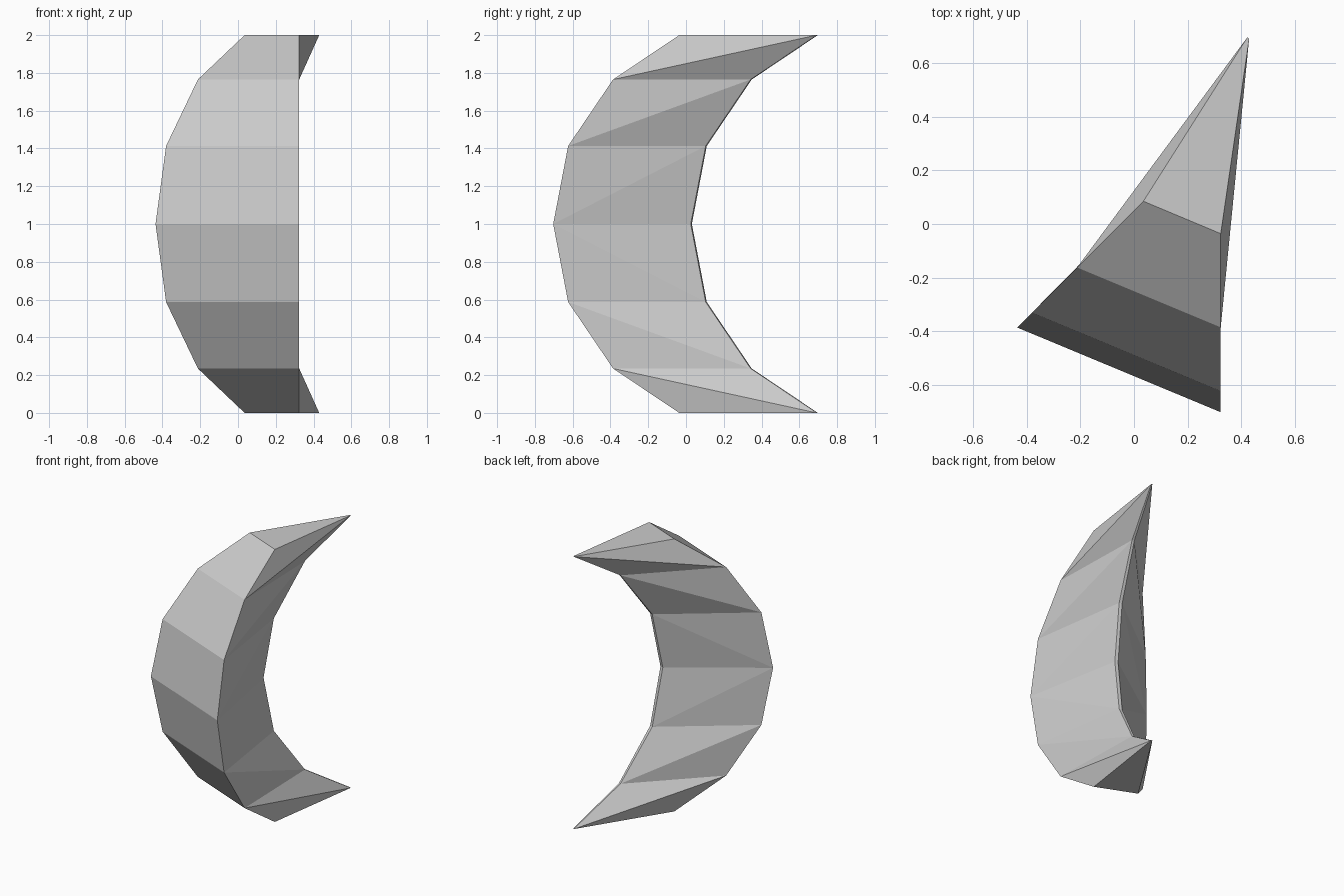
import bpy, bmesh

if "Cube" in bpy.data.objects:
    bpy.data.objects.remove(bpy.data.objects["Cube"])

grey = bpy.data.materials.new("neutral grey")
grey.diffuse_color = (0.6, 0.6, 0.6, 1)
grey.use_nodes = True
grey.node_tree.nodes["Principled BSDF"].inputs["Base Color"].default_value = grey.diffuse_color

# Lower half of the crescent: height, and how far each section moves from the tip section
HALF = [(0.0, 0.0), (0.235, 0.35), (0.587, 0.588), (1.0, 0.667)]
LEVELS = HALF + [(2 - z, d) for z, d in reversed(HALF[:-1])]

# Corner at the tip level, and the direction it slides towards the middle of the arc
CORNERS = [((0.035, 0.085), (-0.707, -0.707)),   # outer left
           ((0.324, -0.036), (0.0, -1.0)),       # outer right
           ((0.430, 0.692), (-0.36, -1.0)),      # inner right
           ((0.424, 0.698), (-0.386, -1.0))]     # inner left

bm = bmesh.new()
rings = [[bm.verts.new((p[0] + s[0] * d, p[1] + s[1] * d, z)) for p, s in CORNERS]
         for z, d in LEVELS]

# Walls between neighbouring sections
for i in range(len(rings) - 1):
    a, b = rings[i], rings[i + 1]
    if i >= len(HALF) - 1:
        end, mid = b, a
    else:
        end, mid = a, b
    bm.faces.new((a[0], a[1], b[1], b[0]))       # outer band
    bm.faces.new((a[2], a[3], b[3], b[2]))       # thin inner edge
    for o, n in ((1, 2), (0, 3)):                # the two crescent sides, split towards the tips
        bm.faces.new((mid[o], end[n], end[o]))
        bm.faces.new((mid[o], mid[n], end[n]))

# Flat ends
bm.faces.new(rings[0])
bm.faces.new(rings[-1])
bmesh.ops.recalc_face_normals(bm, faces=bm.faces)

mesh = bpy.data.meshes.new("crescent_wedge")
bm.to_mesh(mesh)
bm.free()
mesh.materials.append(grey)
crescent = bpy.data.objects.new("crescent_wedge", mesh)
bpy.context.collection.objects.link(crescent)
